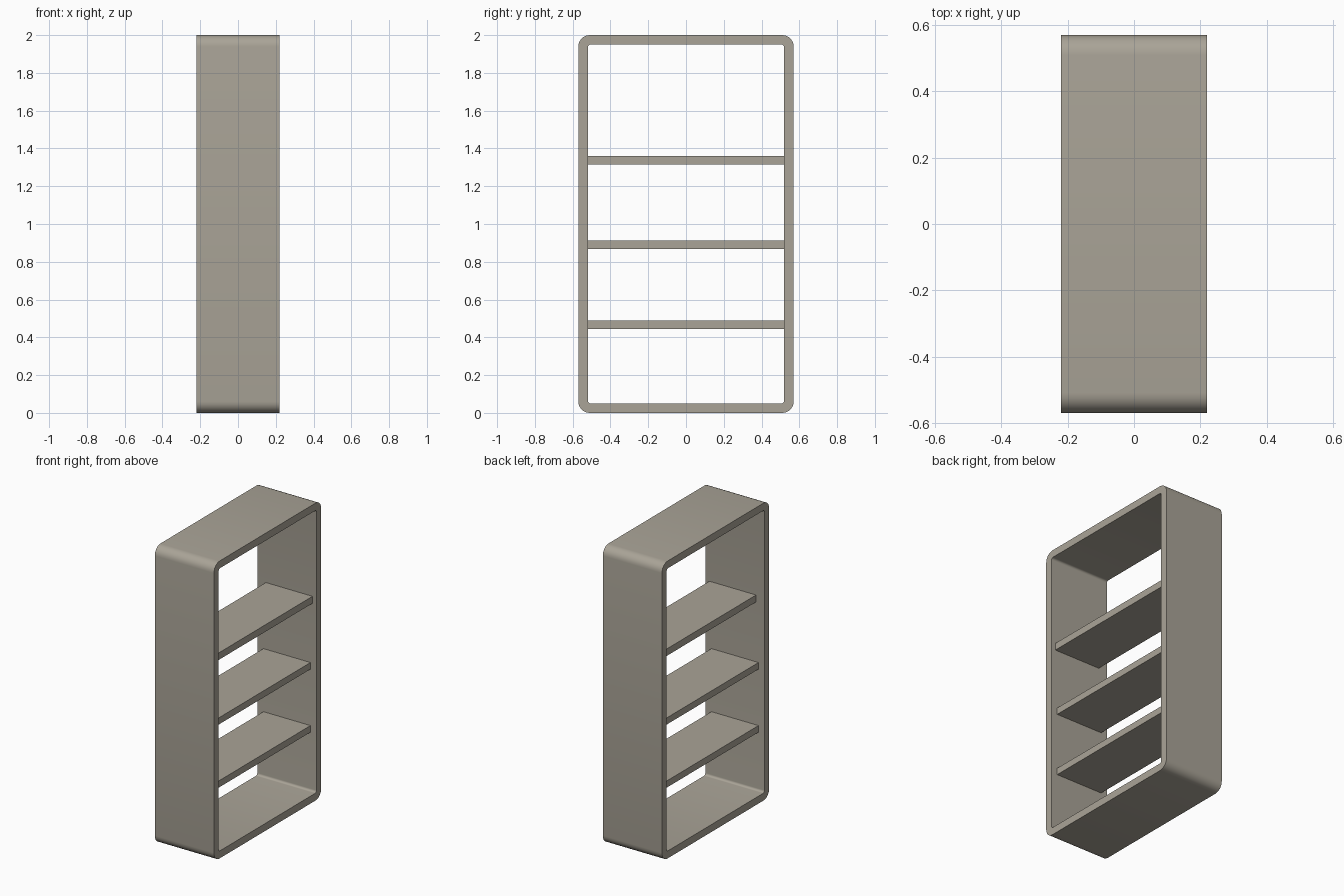
import bpy, bmesh, math

if "Cube" in bpy.data.objects:
    bpy.data.objects.remove(bpy.data.objects["Cube"])

mat = bpy.data.materials.new("warm grey")
mat.diffuse_color = (0.40, 0.37, 0.31, 1)
mat.use_nodes = True
mat.node_tree.nodes["Principled BSDF"].inputs["Base Color"].default_value = mat.diffuse_color


def finish(name, bm):
    bmesh.ops.recalc_face_normals(bm, faces=bm.faces)
    me = bpy.data.meshes.new(name)
    bm.to_mesh(me)
    bm.free()
    me.materials.append(mat)
    ob = bpy.data.objects.new(name, me)
    bpy.context.collection.objects.link(ob)
    return ob


def rounded_rect(hy, hz, r, seg=6):
    """Points (y, z) of a rounded rectangle centred on z = 1."""
    pts = []
    for i, (sy, sz) in enumerate([(1, 1), (-1, 1), (-1, -1), (1, -1)]):
        for k in range(seg + 1):
            a = math.pi / 2 * (i + k / seg)
            pts.append((sy * (hy - r) + r * math.cos(a),
                        1 + sz * (hz - r) + r * math.sin(a)))
    return pts


# Open rounded frame: outer and inner outlines bridged front, back and along the depth
DEPTH = 0.22
bm = bmesh.new()
outer = rounded_rect(0.57, 1.0, 0.06)
inner = rounded_rect(0.52, 0.95, 0.015)
rings = [[bm.verts.new((x, y, z)) for y, z in pts]
         for x, pts in ((-DEPTH, outer), (DEPTH, outer), (DEPTH, inner), (-DEPTH, inner))]
n = len(outer)
for a, b in zip(rings, rings[1:] + rings[:1]):
    for i in range(n):
        j = (i + 1) % n
        bm.faces.new((a[i], a[j], b[j], b[i]))
frame = finish("frame", bm)
bpy.context.view_layer.objects.active = frame
frame.select_set(True)
bpy.ops.object.shade_smooth_by_angle(angle=math.radians(30))


# Shelves: x range and z range
def shelf(name, x0, x1, z0, z1):
    bm = bmesh.new()
    bmesh.ops.create_cube(bm, size=1)
    bmesh.ops.scale(bm, vec=(x1 - x0, 1.04, z1 - z0), verts=bm.verts)
    bmesh.ops.translate(bm, vec=((x0 + x1) / 2, 0, (z0 + z1) / 2), verts=bm.verts)
    finish(name, bm)


shelf("lower_shelf", -0.175, 0.175, 0.443, 0.488)
shelf("middle_shelf", -0.175, 0.175, 0.867, 0.912)
shelf("upper_shelf", -0.157, 0.19, 1.314, 1.361)
